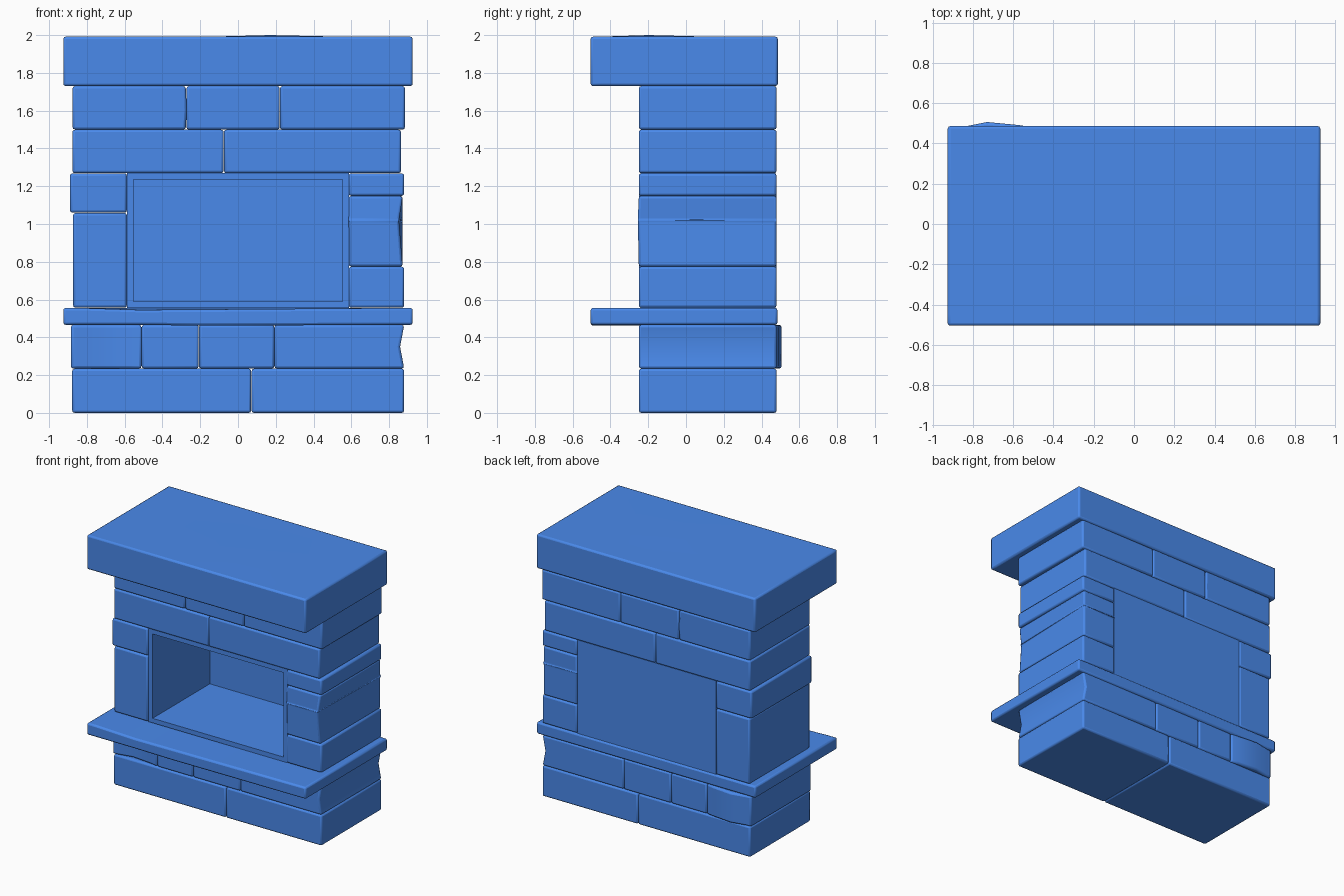
import bpy, bmesh
from mathutils import Vector

if "Cube" in bpy.data.objects:
    bpy.data.objects.remove(bpy.data.objects["Cube"])

FRONT, BACK = -0.25, 0.48

# Blue paint
blue = bpy.data.materials.new("blue_paint")
blue.diffuse_color = (0.068, 0.253, 0.83, 1)
blue.use_nodes = True
blue.node_tree.nodes["Principled BSDF"].inputs["Base Color"].default_value = blue.diffuse_color


def finish(name, bm):
    bmesh.ops.recalc_face_normals(bm, faces=bm.faces[:])
    me = bpy.data.meshes.new(name)
    bm.to_mesh(me)
    bm.free()
    me.materials.append(blue)
    ob = bpy.data.objects.new(name, me)
    bpy.context.collection.objects.link(ob)
    return ob


def stone(name, x0, x1, z0, z1, y0=FRONT, y1=BACK, dents=()):
    """Bevelled block; dent = (cut axis, position, side axis, side sign or 0 for both, shift
    [, second axis, second position]) - the optional pair limits the dent to one line."""
    lo, hi = Vector((x0, y0, z0)), Vector((x1, y1, z1))
    mid = (lo + hi) / 2
    bm = bmesh.new()
    bmesh.ops.create_cube(bm, size=1)
    for v in bm.verts:
        v.co = Vector(v.co[i] * (hi[i] - lo[i]) + mid[i] for i in range(3))
    for axis, pos, side, sign, shift, *limit in dents:
        normal, point = Vector((0, 0, 0)), mid.copy()
        normal[axis], point[axis] = 1, pos
        bmesh.ops.bisect_plane(bm, geom=bm.verts[:] + bm.edges[:] + bm.faces[:],
                               plane_co=point, plane_no=normal)
        for v in bm.verts:
            on_side = sign == 0 or (v.co[side] - mid[side]) * sign > 0
            in_limit = not limit or abs(v.co[limit[0]] - limit[1]) < 1e-4
            if abs(v.co[axis] - pos) < 1e-4 and on_side and in_limit:
                v.co[side] += shift
    ob = finish(name, bm)
    bev = ob.modifiers.new("rounded_edges", 'BEVEL')
    bev.width, bev.segments = 0.013, 2
    bev.limit_method, bev.angle_limit = 'ANGLE', 0.8
    bpy.context.view_layer.objects.active = ob
    ob.select_set(True)
    bpy.ops.object.shade_smooth_by_angle(angle=0.7)
    ob.select_set(False)
    return ob


# Base course
stone("base_stone_left", -0.878, 0.07, 0, 0.234)
stone("base_stone_right", 0.072, 0.88, 0, 0.234)

# Second course, with a bowed left stone and a notched right stone
stone("lower_stone_left", -0.885, -0.511, 0.235, 0.466,
      dents=[(0, -0.85, 1, 0, 0.002), (0, -0.73, 1, 0, 0.025), (0, -0.57, 1, 0, 0.004)])
stone("lower_stone_mid_left", -0.51, -0.208, 0.235, 0.466)
stone("lower_stone_mid_right", -0.207, 0.192, 0.235, 0.466)
stone("lower_stone_right", 0.193, 0.88, 0.235, 0.466, dents=[(2, 0.35, 0, 1, -0.022)])

# Hearth shelf, front edge slightly worn
Y = -0.505
stone("hearth_slab", -0.925, 0.925, 0.466, 0.556, Y, 0.484,
      dents=[(0, -0.85, 2, 1, 0), (0, -0.52, 2, 1, -0.011, 1, Y), (0, -0.2, 2, -1, -0.004, 1, Y),
             (0, 0.25, 2, 1, 0)])

# Side pillars
stone("left_pillar_lower", -0.873, -0.588, 0.557, 1.058)
stone("left_pillar_upper", -0.89, -0.588, 1.06, 1.268)
stone("right_pillar_lower", 0.586, 0.88, 0.557, 0.774)
stone("right_pillar_middle", 0.586, 0.872, 0.775, 1.148,
      dents=[(2, 1.02, 0, 1, -0.02, 1, FRONT), (2, 1.02, 1, -1, -0.005)])
stone("right_pillar_upper", 0.586, 0.88, 1.149, 1.268)

# Courses above the opening
stone("lintel_left", -0.877, -0.076, 1.269, 1.499)
stone("lintel_right", -0.075, 0.863, 1.269, 1.499)
stone("upper_stone_left", -0.876, -0.277, 1.5, 1.73, dents=[(2, 1.6, 0, 1, 0.006)])
stone("upper_stone_middle", -0.273, 0.221, 1.5, 1.73)
stone("upper_stone_right", 0.222, 0.884, 1.5, 1.73)

# Mantel slab with one slight swelling on top
stone("mantel_slab", -0.925, 0.925, 1.73, 1.992, -0.505, 0.486,
      dents=[(0, -0.14, 2, 1, 0), (0, 0.54, 2, 1, 0), (1, -0.45, 2, 1, 0), (1, 0.12, 2, 1, 0),
             (1, -0.2, 2, 1, 0), (0, 0.17, 2, 1, 0.008, 1, -0.2)])

# Firebox: open-fronted box
bm = bmesh.new()
bmesh.ops.create_cube(bm, size=1)
for v in bm.verts:
    v.co = Vector((v.co.x * 1.174, v.co.y * 0.716 + 0.116, v.co.z * 0.714 + 0.913))
bm.normal_update()
front = min(bm.faces, key=lambda f: f.calc_center_median().y)
bmesh.ops.inset_region(bm, faces=[front], thickness=0.035, use_even_offset=True)
inner = bmesh.ops.extrude_discrete_faces(bm, faces=[front])["faces"][0]
bmesh.ops.translate(bm, verts=inner.verts[:], vec=(0, 0.69, 0))
finish("firebox", bm)
